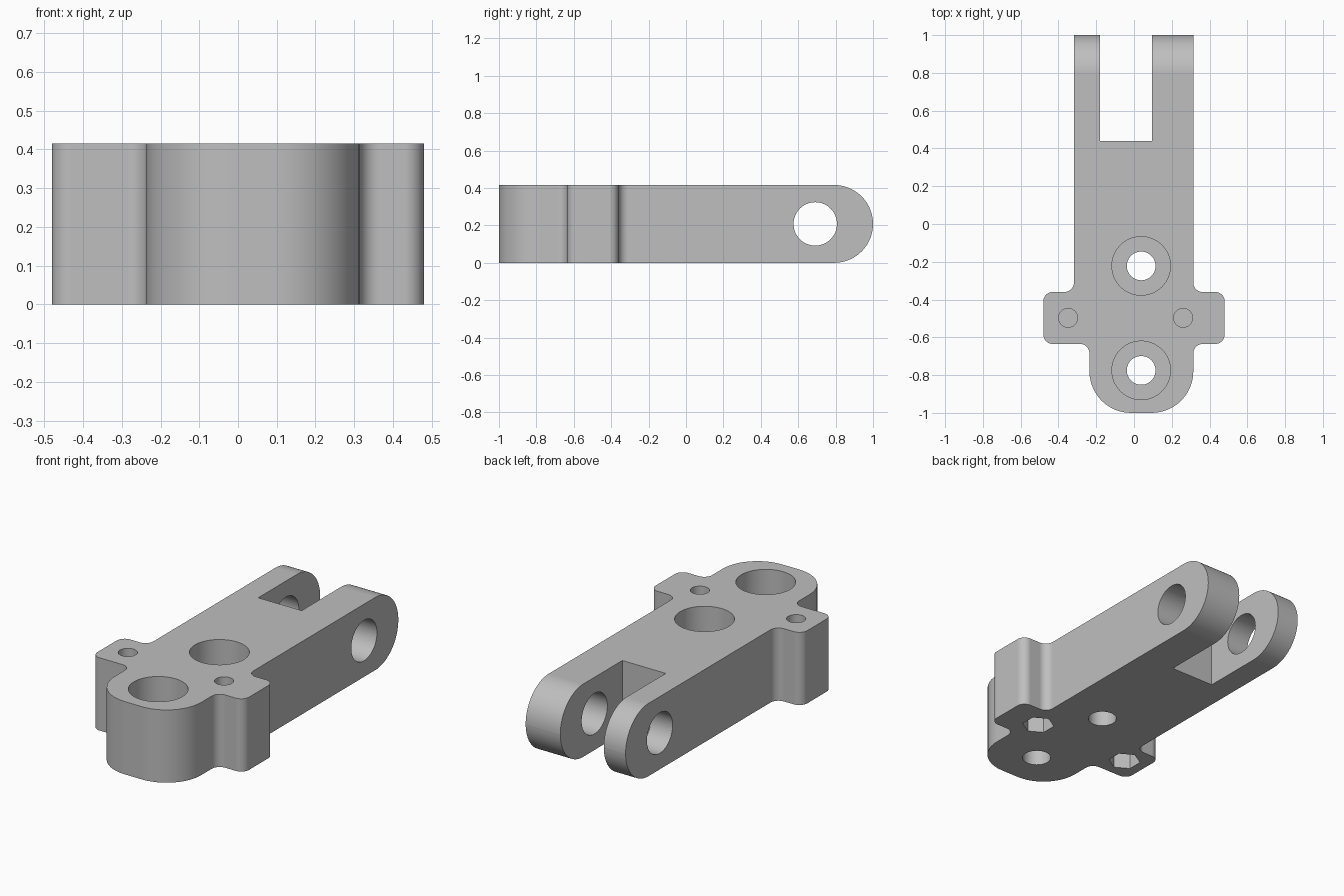
import bpy, bmesh, math
from mathutils import Vector, Matrix

cube = bpy.data.objects.get("Cube")
if cube:
    bpy.data.objects.remove(cube, do_unlink=True)

H = 0.416          # body height
CX = 0.038         # centre line of the bores
LUG_Y = -0.497     # centre of the side lugs

grey = bpy.data.materials.new("plain grey")
grey.use_nodes = True
grey.diffuse_color = (0.52, 0.52, 0.52, 1)
grey.node_tree.nodes["Principled BSDF"].inputs["Base Color"].default_value = grey.diffuse_color


def rounded(corners, steps=12):
    """Round each (x, y, radius) corner of a closed outline."""
    out = []
    for i, (x, y, r) in enumerate(corners):
        p = Vector((x, y))
        if r == 0:
            out.append(p)
            continue
        a = (Vector(corners[i - 1][:2]) - p).normalized()
        b = (Vector(corners[(i + 1) % len(corners)][:2]) - p).normalized()
        centre = p + (a + b) * r      # every corner is a right angle
        for k in range(steps + 1):
            t = k / steps * math.pi / 2
            out.append(centre - b * r * math.cos(t) - a * r * math.sin(t))
    return out


def prism(name, outline, low, high, axis="Z"):
    """Extrude an outline along z, or a (y, z) outline along x."""
    bm = bmesh.new()
    face = bm.faces.new([bm.verts.new((p[0], p[1], low)) for p in outline])
    top = bmesh.ops.extrude_face_region(bm, geom=[face])["geom"]
    bmesh.ops.translate(bm, vec=(0, 0, high - low),
                        verts=[v for v in top if isinstance(v, bmesh.types.BMVert)])
    if axis == "X":
        turn = Matrix(((0, 0, 1), (1, 0, 0), (0, 1, 0)))
        bmesh.ops.transform(bm, matrix=turn.to_4x4(), verts=bm.verts)
    bmesh.ops.recalc_face_normals(bm, faces=bm.faces)
    mesh = bpy.data.meshes.new(name)
    bm.to_mesh(mesh)
    bm.free()
    mesh.materials.append(grey)
    obj = bpy.data.objects.new(name, mesh)
    bpy.context.collection.objects.link(obj)
    return obj


def ring(x, y, r, sides=48, start=0.0):
    return [(x + r * math.cos(start + k * math.tau / sides),
             y + r * math.sin(start + k * math.tau / sides)) for k in range(sides)]


# Body outline: clevis arm, side lugs and rounded nose
body = prism("clevis_body", rounded([
    (-0.236, -1, 0.22), (0.314, -1, 0.22),
    (0.314, -0.635, 0.05), (0.48, -0.635, 0.05),
    (0.48, -0.36, 0.05), (0.314, -0.36, 0.05),
    (0.314, 1, 0), (0.095, 1, 0), (0.095, 0.44, 0), (-0.18, 0.44, 0),
    (-0.18, 1, 0), (-0.318, 1, 0),
    (-0.318, -0.36, 0.05), (-0.48, -0.36, 0.05),
    (-0.48, -0.635, 0.05), (-0.236, -0.635, 0.05)]), 0, H)

# Side profile that rounds the fork ends
side = prism("fork_rounding", rounded([
    (-1.2, 0, 0), (1, 0, H / 2), (1, H, H / 2), (-1.2, H, 0)], 20), -0.7, 0.7, "X")

# Cutters: pin hole, stepped bores, screw holes and nut pockets
cutters = [prism("pin_hole", ring(0.691, H / 2, 0.116, 64), -0.7, 0.7, "X")]
for y in (-0.222, -0.775):
    cutters.append(prism("bore", ring(CX, y, 0.076), -0.1, H + 0.1))
    cutters.append(prism("counterbore", ring(CX, y, 0.155, 64), 0.14, H + 0.1))
for x in (-0.349, 0.26):
    cutters.append(prism("screw_hole", ring(x, LUG_Y, 0.05, 32), 0.15, H + 0.1))
    cutters.append(prism("nut_pocket", ring(x, LUG_Y, 0.086, 6, math.pi / 6), -0.1, 0.14))

bpy.ops.object.select_all(action="DESELECT")
bpy.context.view_layer.objects.active = body
body.select_set(True)
for tool, op in [(side, "INTERSECT")] + [(c, "DIFFERENCE") for c in cutters]:
    mod = body.modifiers.new("cut", "BOOLEAN")
    mod.operation = op
    mod.solver = "EXACT"
    mod.object = tool
    bpy.ops.object.modifier_apply(modifier=mod.name)
    bpy.data.objects.remove(tool, do_unlink=True)

# Smooth curved walls, crisp edges
bpy.ops.object.shade_smooth_by_angle(angle=math.radians(30))
weighted = body.modifiers.new("weighted_normals", "WEIGHTED_NORMAL")
weighted.keep_sharp = True
